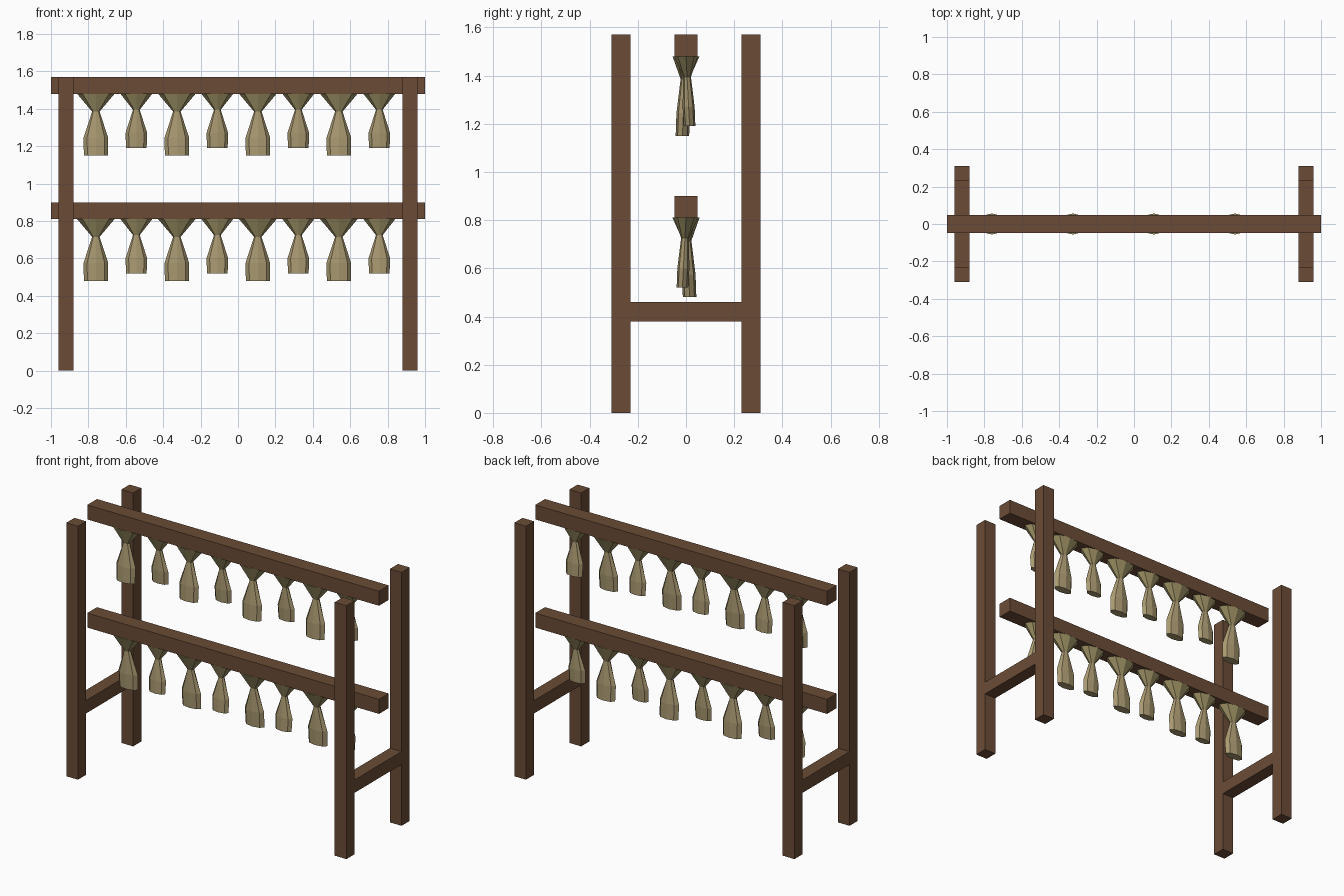
import bpy, bmesh, math

if "Cube" in bpy.data.objects:
    bpy.data.objects.remove(bpy.data.objects["Cube"])


def material(name, rgb):
    m = bpy.data.materials.new(name)
    m.diffuse_color = (*rgb, 1)
    m.use_nodes = True
    m.node_tree.nodes["Principled BSDF"].inputs["Base Color"].default_value = m.diffuse_color
    return m


WOOD = material("brown wood", (0.147, 0.072, 0.037))
STRAW = material("dried straw", (0.40, 0.32, 0.165))
STEMS = material("olive stems", (0.33, 0.275, 0.125))


def finish(name, bm, mats):
    bmesh.ops.recalc_face_normals(bm, faces=bm.faces)
    me = bpy.data.meshes.new(name)
    bm.to_mesh(me)
    bm.free()
    for m in mats:
        me.materials.append(m)
    ob = bpy.data.objects.new(name, me)
    bpy.context.collection.objects.link(ob)
    return ob


def beam(name, centre, size):
    bm = bmesh.new()
    bmesh.ops.create_cube(bm, size=1)
    for v in bm.verts:
        v.co = [c + p * s for c, p, s in zip(centre, v.co, size)]
    return finish(name, bm, [WOOD])


def bundle(name, x, top, rings, lean, sides=8):
    """Flattened lathe: rings are (drop, half width, half depth), leaning in y."""
    bm = bmesh.new()
    length = rings[-1][0]
    loops = []
    for drop, rx, ry in rings:
        shift = lean * min(1, max(0, drop) / length)
        loops.append([bm.verts.new((x + rx * math.cos(i * math.tau / sides),
                                    shift + ry * math.sin(i * math.tau / sides),
                                    top - drop)) for i in range(sides)])
    for k, (a, b) in enumerate(zip(loops, loops[1:])):
        for i in range(sides):
            j = (i + 1) % sides
            f = bm.faces.new((a[i], a[j], b[j], b[i]))
            f.material_index = 1 if k == 0 else 0
    bm.faces.new(loops[0]).material_index = 1
    bm.faces.new(loops[-1])
    return finish(name, bm, [STRAW, STEMS])


# End frames: two posts joined by a low rail
for sx, side in ((-1, "left"), (1, "right")):
    for sy, end in ((-1, "front"), (1, "back")):
        beam(f"{side}_{end}_post", (sx * 0.92, sy * 0.27, 0.785), (0.08, 0.08, 1.57))
    beam(f"{side}_rail", (sx * 0.92, 0, 0.42), (0.08, 0.46, 0.08))

# Hanging bundles, alternating large and small
LARGE = [(0.0, 0.1, 0.056), (0.095, 0.02, 0.018), (0.235, 0.066, 0.029), (0.33, 0.064, 0.028)]
SMALL = [(0.0, 0.085, 0.049), (0.085, 0.018, 0.016), (0.21, 0.058, 0.025), (0.29, 0.055, 0.024)]

# Long poles with their rows of bundles
for level, pole_z, flip in (("upper", 1.525, -1), ("lower", 0.855, 1)):
    beam(f"{level}_pole", (0, 0, pole_z), (2, 0.095, 0.09))
    for i in range(8):
        big = i % 2 == 0
        bundle(f"{level}_bundle_{i + 1}", -0.76 + i * 0.2165, pole_z - 0.045,
               LARGE if big else SMALL, 0.015 * flip * (1 if big else -1))
